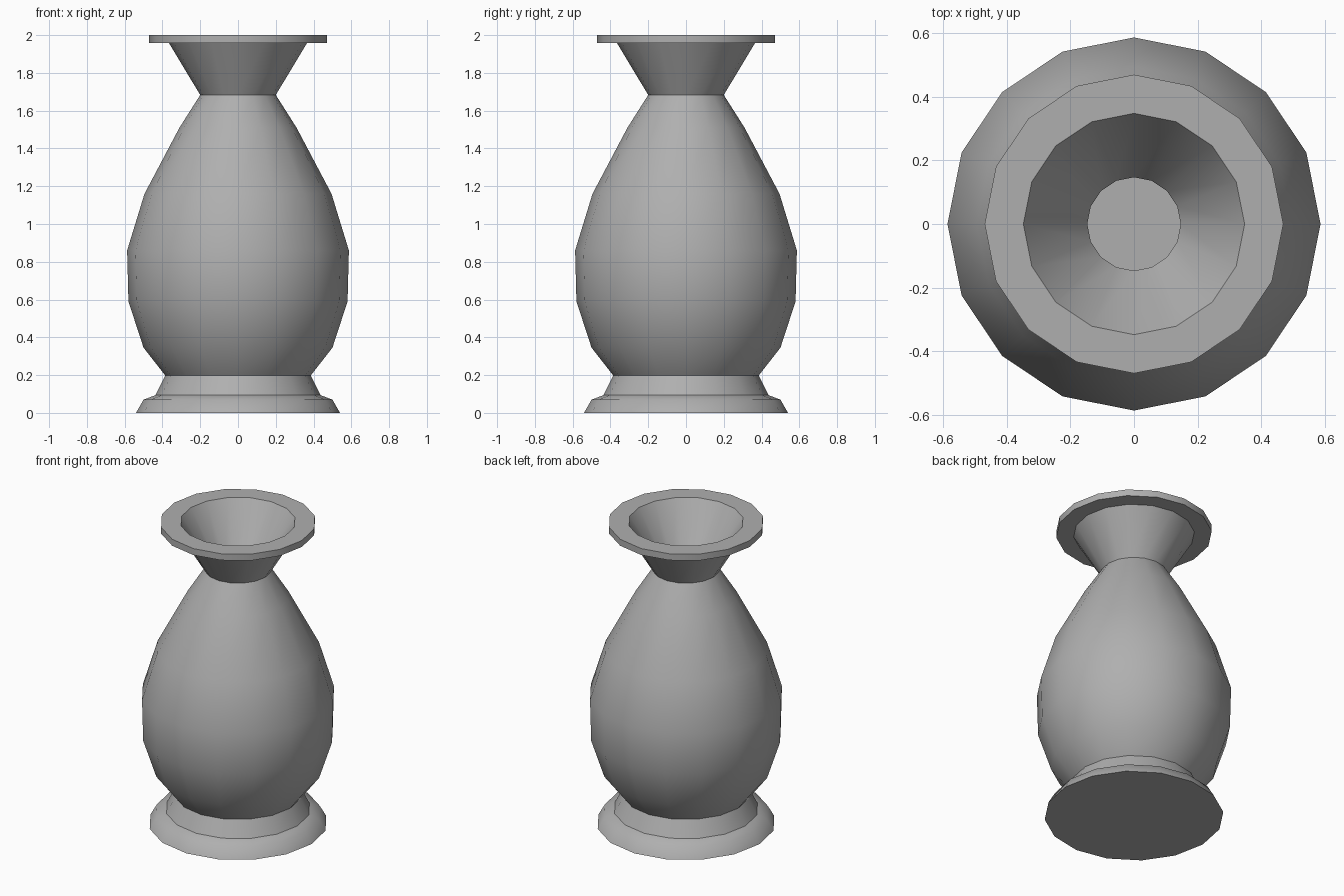
import bpy, bmesh, math

if "Cube" in bpy.data.objects:
    bpy.data.objects.remove(bpy.data.objects["Cube"])

SIDES = 16

# outer wall (radius, height), from the foot centre up to the lip
outer = [(0, 0), (0.54, 0), (0.50, 0.07), (0.437, 0.094), (0.385, 0.198),
         (0.50, 0.345), (0.58, 0.59), (0.587, 0.86), (0.495, 1.16),
         (0.31, 1.51), (0.2, 1.683), (0.365, 1.957), (0.47, 1.957), (0.47, 2.0)]
# inner wall, from the lip down to the inside floor
inner = [(0.348, 2.0), (0.147, 1.685), (0.265, 1.49), (0.447, 1.145),
         (0.54, 0.855), (0.533, 0.6), (0.458, 0.365), (0.335, 0.2),
         (0.40, 0.065), (0.46, 0.04), (0, 0.04)]


def lathe(name, profile):
    bm = bmesh.new()
    verts = [bm.verts.new((r, 0, z)) for r, z in profile]
    edges = [bm.edges.new(pair) for pair in zip(verts, verts[1:])]
    bmesh.ops.spin(bm, geom=verts + edges, cent=(0, 0, 0), axis=(0, 0, 1),
                   angle=math.tau, steps=SIDES)
    bmesh.ops.remove_doubles(bm, verts=bm.verts, dist=0.0005)
    bmesh.ops.recalc_face_normals(bm, faces=bm.faces)
    mesh = bpy.data.meshes.new(name)
    bm.to_mesh(mesh)
    bm.free()
    obj = bpy.data.objects.new(name, mesh)
    bpy.context.collection.objects.link(obj)
    return obj


# hollow vase with smooth body and crisp lip, neck and foot edges
vase = lathe("vase", outer + inner)
bpy.context.view_layer.objects.active = vase
vase.select_set(True)
bpy.ops.object.shade_smooth_by_angle(angle=math.radians(40))

# dark grey glaze
glaze = bpy.data.materials.new("dark_grey")
glaze.diffuse_color = (0.43, 0.43, 0.43, 1)
glaze.use_nodes = True
glaze.node_tree.nodes["Principled BSDF"].inputs["Base Color"].default_value = glaze.diffuse_color
vase.data.materials.append(glaze)
